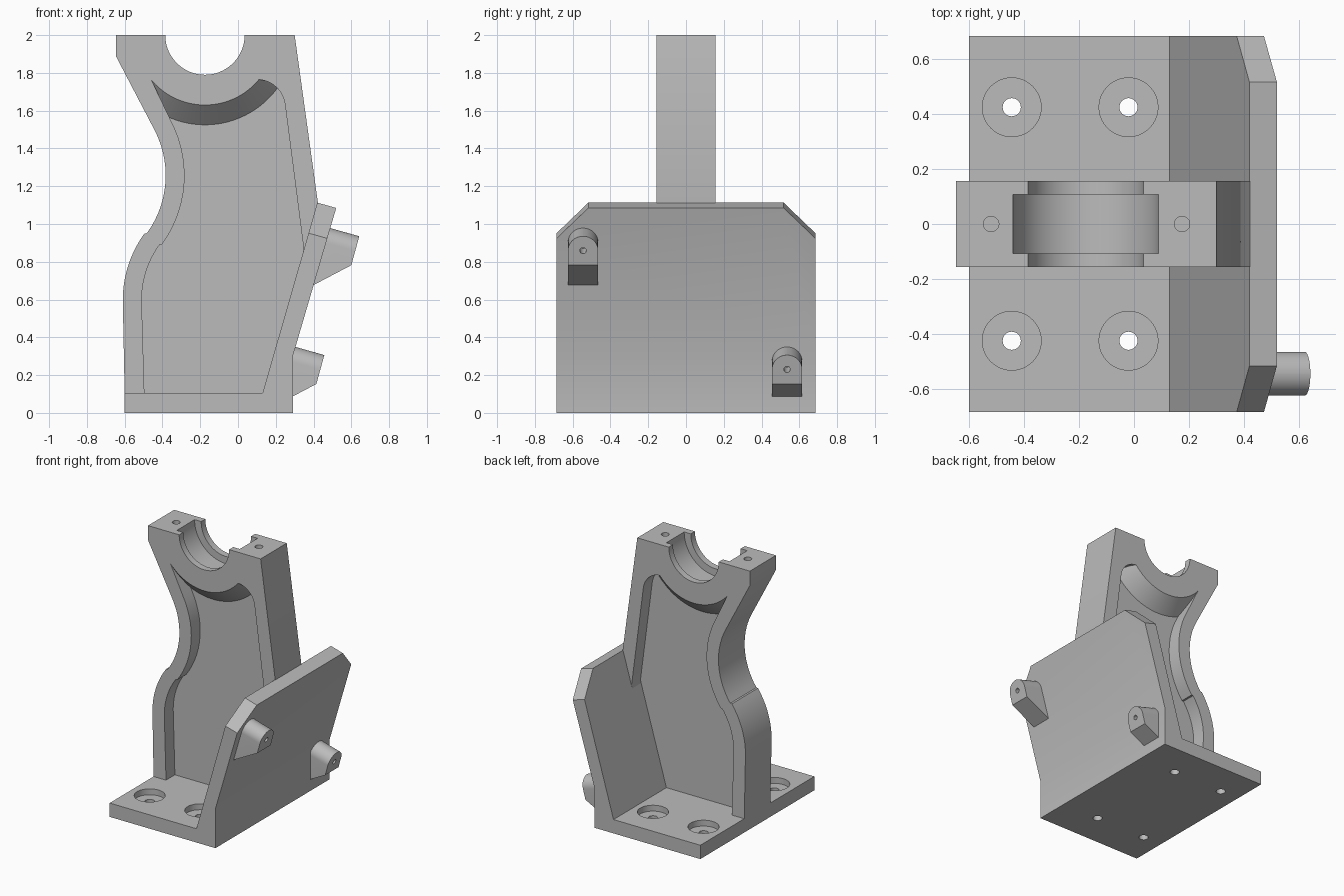
import bpy, bmesh
from math import sin, cos, radians
from mathutils import Vector, Matrix

if "Cube" in bpy.data.objects:
    bpy.data.objects.remove(bpy.data.objects["Cube"])

grey = bpy.data.materials.new("plain grey")
grey.use_nodes = True
grey.diffuse_color = (0.5, 0.5, 0.5, 1)
grey.node_tree.nodes["Principled BSDF"].inputs["Base Color"].default_value = (0.5, 0.5, 0.5, 1)


def finish(name, bm):
    bmesh.ops.recalc_face_normals(bm, faces=bm.faces)
    mesh = bpy.data.meshes.new(name)
    bm.to_mesh(mesh)
    bm.free()
    mesh.materials.append(grey)
    obj = bpy.data.objects.new(name, mesh)
    bpy.context.collection.objects.link(obj)
    return obj


def prism(outline, y0, y1):
    """Extrude an (x, z) outline from y0 to y1."""
    bm = bmesh.new()
    face = bm.faces.new([bm.verts.new((x, y0, z)) for x, z in outline])
    new = bmesh.ops.extrude_face_region(bm, geom=[face])["geom"]
    bmesh.ops.translate(bm, vec=(0, y1 - y0, 0),
                        verts=[g for g in new if isinstance(g, bmesh.types.BMVert)])
    return bm


def rod(name, start, end, r0, r1=None, sides=64):
    """Cylinder or cone between two points."""
    start, end = Vector(start), Vector(end)
    axis = end - start
    turn = axis.to_track_quat("Z", "Y").to_matrix().to_4x4()
    bm = bmesh.new()
    bmesh.ops.create_cone(bm, cap_ends=True, segments=sides, radius1=r0,
                          radius2=r0 if r1 is None else r1, depth=axis.length,
                          matrix=Matrix.Translation((start + end) / 2) @ turn)
    return finish(name, bm)


def cut(obj, cutters):
    """Subtract each cutter, apply the result and drop the cutters."""
    for cutter in cutters:
        cutter.hide_render = True
        mod = obj.modifiers.new("cut", "BOOLEAN")
        mod.operation, mod.solver, mod.object = "DIFFERENCE", "EXACT", cutter
    bpy.context.view_layer.update()
    mesh = bpy.data.meshes.new_from_object(
        obj.evaluated_get(bpy.context.evaluated_depsgraph_get()))
    obj.modifiers.clear()
    obj.data = mesh
    for cutter in cutters:
        bpy.data.objects.remove(cutter)


def arc(cx, cz, r, a0, a1, n=14):
    angles = [radians(a0 + (a1 - a0) * i / n) for i in range(n + 1)]
    return [(cx + r * cos(a), cz + r * sin(a)) for a in angles]


def waist(inset):
    """S-shaped left edge, from the top down."""
    return arc(-0.903, 1.257, 0.52 + inset, 28, -36) + arc(-0.01, 0.597, 0.6 - inset, 144, 180)


# Base with the leaning plate, upper plate corners chamfered
bm = prism([(-0.6, 0), (0.29, 0), (0.29, 0.3), (0.52, 1.085),
            (0.42, 1.113), (0.13, 0.105), (-0.6, 0.105)], -0.685, 0.685)
corners = [e for e in bm.edges if all(v.co.z > 1 for v in e.verts)
           and abs(e.verts[0].co.y - e.verts[1].co.y) < 0.01]
bmesh.ops.bevel(bm, geom=corners, offset=0.168, segments=1, affect="EDGES")
base = finish("base_and_leaning_plate", bm)

# Counterbored bolt holes
holes = []
for x in (-0.445, -0.02):
    for y in (-0.425, 0.425):
        holes.append(rod("bolt_hole", (x, y, -0.1), (x, y, 0.2), 0.033, sides=32))
        holes.append(rod("counterbore", (x, y, 0.06), (x, y, 0.2), 0.107))
cut(base, holes)

# Upright bearing support
support = finish("bearing_support", prism(
    [(-0.647, 2), (-0.647, 1.89)] + waist(0) +
    [(-0.599, 0.05), (0.2, 0.05), (0.22, 0.3), (0.424, 1.105), (0.3, 2)], -0.157, 0.157))

# Side pockets, kept clear of the conical boss under the bore
bore_x = -0.175
pocket_outline = ([(bore_x, 1.9), (-0.46, 1.765)] + waist(0.1) +
                  [(-0.495, 0.08), (0.16, 0.08), (0.25, 0.45), (0.348, 0.867)] +
                  arc(0.1, 1.615, 0.15, 8, 86))
cutters = []
for side in (-1, 1):
    pocket = finish("pocket", prism(pocket_outline, side * 0.05, side * 0.2))
    cut(pocket, [rod("boss", (bore_x, side * 0.04, 2), (bore_x, side * 0.21, 2),
                     0.485, 0.318, sides=96)])
    cutters.append(pocket)

# Bore, inner groove and cap screw holes
cutters.append(rod("bore", (bore_x, -0.3, 2), (bore_x, 0.3, 2), 0.21, sides=96))
cutters.append(rod("groove", (bore_x, -0.107, 2), (bore_x, 0.107, 2), 0.265, sides=96))
for x in (-0.52, 0.175):
    cutters.append(rod("screw_hole", (x, 0, 1.85), (x, 0, 2.1), 0.028, sides=32))
cut(support, cutters)

# Round-topped lugs on the outside of the plate
lugs = []
out = Vector((cos(radians(16)), 0, -sin(radians(16))))
for name, dx, dz, y in (("upper_lug", 0, 0, -0.545), ("lower_lug", -0.185, -0.629, 0.535)):
    side_shape = [(0.44, 0.992), (0.642, 0.935), (0.6, 0.782), (0.372, 0.662)]
    bm = prism([(x + dx, z + dz) for x, z in side_shape], y - 0.08, y + 0.08)
    ridge = [e for e in bm.edges if all(v.co.z > 0.9 + dz for v in e.verts)
             and abs(e.verts[0].co.y - e.verts[1].co.y) < 0.01]
    bmesh.ops.bevel(bm, geom=ridge, offset=0.0795, segments=10, profile=0.5, affect="EDGES")
    lug = finish(name, bm)
    tip = Vector((0.621 + dx, y, 0.859 + dz))
    cut(lug, [rod("lug_hole", tip - out * 0.1, tip + out * 0.05, 0.017, sides=24)])
    lugs.append(lug)

# Smooth the curved faces, keep edges sharp
for obj in [base, support] + lugs:
    bpy.ops.object.select_all(action="DESELECT")
    obj.select_set(True)
    bpy.context.view_layer.objects.active = obj
    bpy.ops.object.shade_smooth_by_angle(angle=radians(30))
